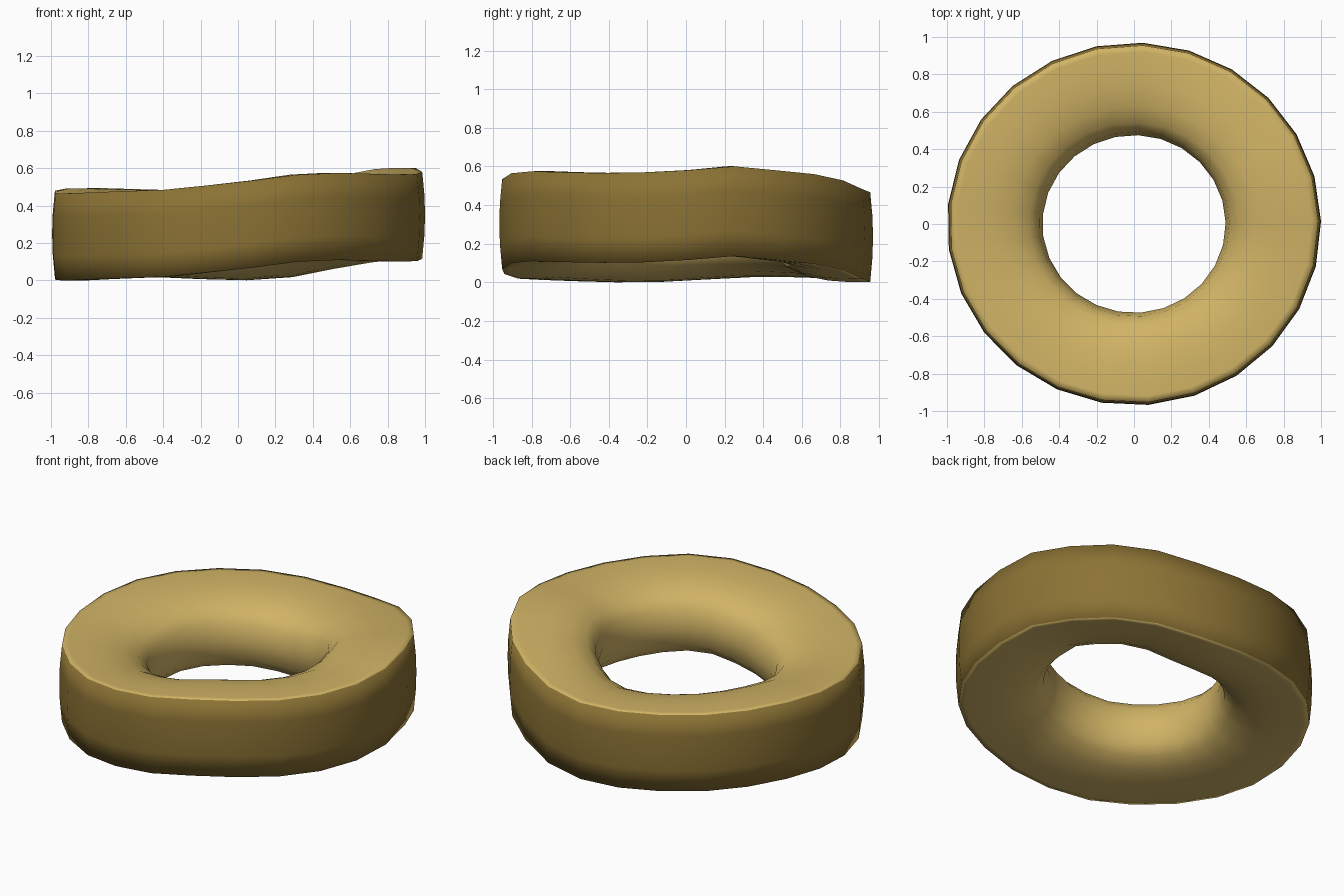
import bpy, bmesh, math

if "Cube" in bpy.data.objects:
    bpy.data.objects.remove(bpy.data.objects["Cube"])

SEGMENTS = 25

# Height of the lower outer rim around the ring: (angle in degrees, z)
WAVE = [(0, .115), (13, .14), (30, .115), (45, .095), (60, .06), (75, .012),
        (90, .0), (118, .02), (150, .03), (168, .025), (180, .005), (200, .0),
        (220, .008), (246, .02), (270, .06), (288, .1), (300, .112),
        (320, .105), (340, .1), (360, .115)]

# D-shaped cross-section: (radius, height above the lower rim);
# the first WALL_FACES spans are the outer wall
PROFILE = [(.985, .0), (.997, .13), (1.0, .235), (.997, .34), (.985, .465),
           (.95, .466), (.86, .466), (.76, .460), (.65, .44), (.56, .4),
           (.51, .345), (.49, .235), (.51, .125), (.56, .068), (.65, .03),
           (.76, .008), (.86, .001), (.95, .0)]
WALL_FACES = 4


def rim_height(deg):
    for (a0, z0), (a1, z1) in zip(WAVE, WAVE[1:]):
        if a0 <= deg <= a1:
            return z0 + (z1 - z0) * (deg - a0) / (a1 - a0)
    return 0.0


# Sweep the cross-section round the wavy ring
bm = bmesh.new()
rings = []
for i in range(SEGMENTS):
    deg = (i + .06) * 360 / SEGMENTS
    a = math.radians(deg)
    base = rim_height(deg)
    rings.append([bm.verts.new((r * math.cos(a), r * .97 * math.sin(a), base + z))
                  for r, z in PROFILE])
n = len(PROFILE)
for i in range(SEGMENTS):
    cur, nxt = rings[i], rings[(i + 1) % SEGMENTS]
    for j in range(n):
        k = (j + 1) % n
        face = bm.faces.new((cur[j], nxt[j], nxt[k], cur[k]))
        face.smooth = True
        face.material_index = 1 if j < WALL_FACES else 0   # darker outer wall
bmesh.ops.recalc_face_normals(bm, faces=bm.faces)

# Stand the ring on the ground
low = min(v.co.z for v in bm.verts)
for v in bm.verts:
    v.co.z -= low

mesh = bpy.data.meshes.new("wavy_ring")
bm.to_mesh(mesh)
bm.free()
ring = bpy.data.objects.new("wavy_ring", mesh)
bpy.context.collection.objects.link(ring)

# Tan flesh and brown outer wall
for name, colour in (("golden_tan", (.63, .45, .13, 1)),
                     ("brown_rind", (.26, .17, .035, 1))):
    mat = bpy.data.materials.new(name)
    mat.diffuse_color = colour
    mat.use_nodes = True
    mat.node_tree.nodes["Principled BSDF"].inputs["Base Color"].default_value = mat.diffuse_color
    mesh.materials.append(mat)
